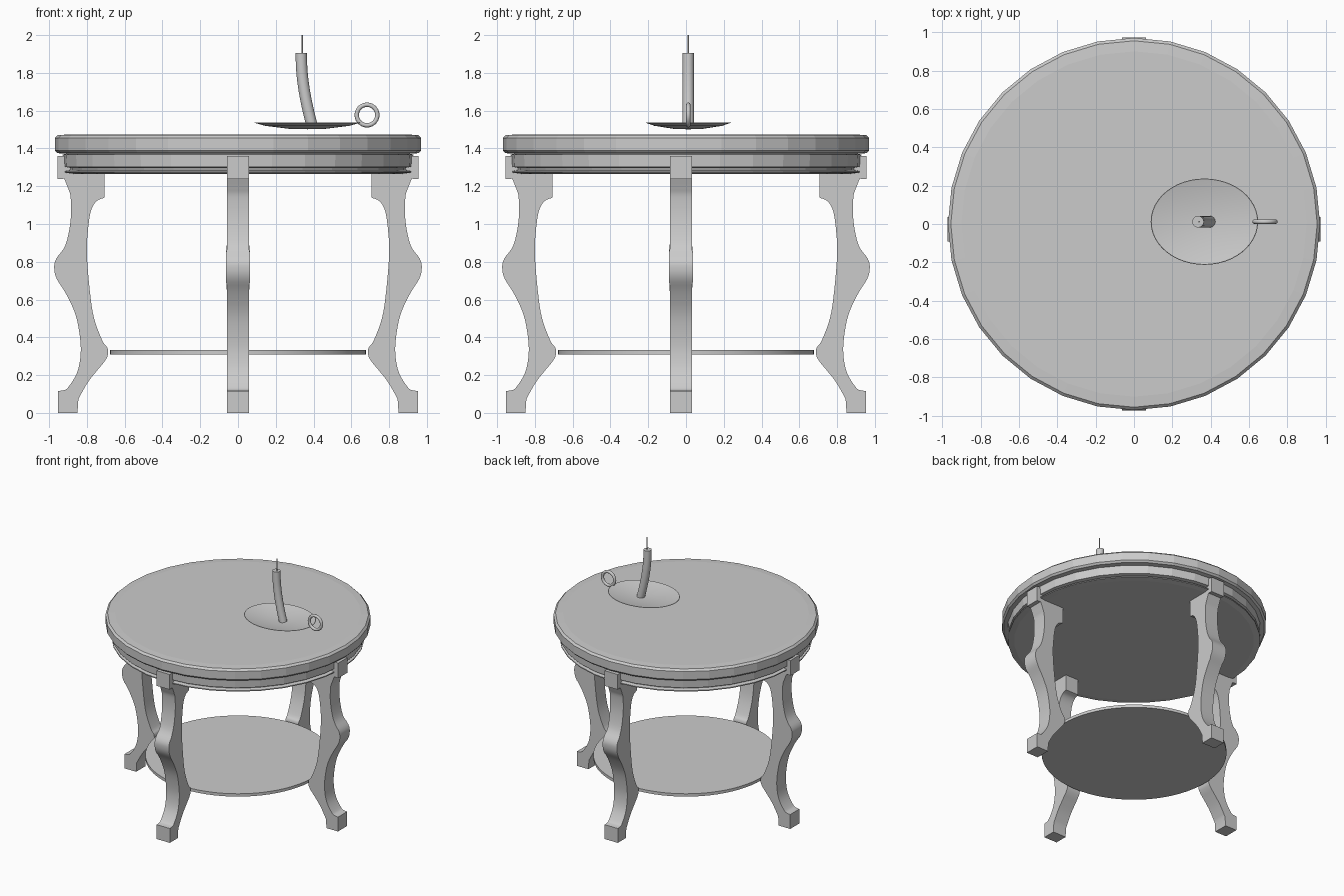
import bpy, bmesh, math
from mathutils import Vector, Matrix

if "Cube" in bpy.data.objects:
    bpy.data.objects.remove(bpy.data.objects["Cube"])

grey = bpy.data.materials.new("plain grey")
grey.diffuse_color = (0.6, 0.6, 0.6, 1)
grey.use_nodes = True
grey.node_tree.nodes["Principled BSDF"].inputs["Base Color"].default_value = grey.diffuse_color


def finish(name, bm, smooth=30):
    bmesh.ops.recalc_face_normals(bm, faces=bm.faces)
    me = bpy.data.meshes.new(name)
    bm.to_mesh(me)
    bm.free()
    ob = bpy.data.objects.new(name, me)
    bpy.context.collection.objects.link(ob)
    me.materials.append(grey)
    if smooth:
        bpy.ops.object.select_all(action='DESELECT')
        ob.select_set(True)
        bpy.context.view_layer.objects.active = ob
        bpy.ops.object.shade_smooth_by_angle(angle=math.radians(smooth))
    return ob


def rings_to_mesh(rings, cap=True, closed=False):
    bm = bmesh.new()
    rows = [[bm.verts.new(p) for p in r] for r in rings]
    n = len(rows[0])
    pairs = list(zip(rows, rows[1:])) + ([(rows[-1], rows[0])] if closed else [])
    for a, b in pairs:
        for i in range(n):
            j = (i + 1) % n
            bm.faces.new((a[i], a[j], b[j], b[i]))
    if cap and not closed:
        bm.faces.new(rows[0])
        bm.faces.new(rows[-1])
    return bm


def lathe(name, prof, n, sx=1, sy=1, at=(0, 0), smooth=30):
    rings = [[(at[0] + sx * r * math.cos(2 * math.pi * i / n),
               at[1] + sy * r * math.sin(2 * math.pi * i / n), z)
              for i in range(n)] for r, z in prof]
    return finish(name, rings_to_mesh(rings), smooth)


def spline(pts, steps=4):
    """Catmull-Rom curve through the points."""
    p = [Vector(q) for q in pts]
    p = [2 * p[0] - p[1]] + p + [2 * p[-1] - p[-2]]
    out = []
    for a, b, c, d in zip(p, p[1:], p[2:], p[3:]):
        for k in range(steps):
            t = k / steps
            out.append(0.5 * (2 * b + (c - a) * t + (2 * a - 5 * b + 4 * c - d) * t * t
                              + (3 * b - a - 3 * c + d) * t ** 3))
    return out + [p[-2]]


# Round top and the grooved apron below it
lathe("table_top", [(.93, 1.372), (.957, 1.376), (.97, 1.39), (.97, 1.455),
                    (.955, 1.47), (.90, 1.474)], 32, smooth=0)
lathe("apron", [(.88, 1.266), (.925, 1.272), (.925, 1.28), (.895, 1.286),
                (.895, 1.297), (.925, 1.303), (.928, 1.368), (.90, 1.374)], 32, smooth=0)

# Lower shelf
lathe("lower_shelf", [(.678, .31), (.678, .333)], 72)

# Scrolled legs: profile in (radius, height)
outer = [(.92, 1.24), (.90, 1.19), (.886, 1.14), (.886, 1.02), (.913, .89), (.963, .815),
         (.973, .767), (.96, .71), (.913, .635), (.86, .52), (.835, .386), (.835, .29),
         (.855, .206), (.902, .132), (.93, .118)]
inner = [(.845, .074), (.796, .16), (.743, .228), (.708, .27), (.689, .307), (.692, .345),
         (.717, .38), (.762, .50), (.785, .65), (.80, .836), (.796, .95), (.78, 1.065),
         (.75, 1.12), (.706, 1.14)]
profile = ([Vector((.955, 1.36)), Vector((.955, 1.238))] + spline(outer)
           + [Vector((.953, .116)), Vector((.953, 0)), Vector((.85, 0))]
           + spline(inner) + [Vector((.706, 1.36))])
for k, side in enumerate(("right", "back", "left", "front")):
    shift = Vector((0, -.027, 0)) if k % 2 == 0 else Vector()
    rot = Matrix.Rotation(k * math.pi / 2, 3, 'Z')
    rings = []
    for s in (-1, 1):
        ring = []
        for p in profile:
            # the knee is a little wider than the rest
            w = .0635 if .69 < p.y < .85 and p.x > .9 else .0585
            ring.append(rot @ Vector((p.x, s * w, p.y)) + shift)
        rings.append(ring)
    finish(side + "_leg", rings_to_mesh(rings))

# Oval candle dish
cx, cy = .367, .012
lathe("candle_dish", [(.02, 1.502), (.35, 1.504), (.8, 1.52), (1, 1.536),
                      (.99, 1.538), (.8, 1.528), (.35, 1.512), (.02, 1.51)],
      48, .28, .225, (cx, cy))

# Finger ring on the dish
rings = []
for i in range(32):
    a = 2 * math.pi * i / 32
    ring = []
    for j in range(12):
        b = 2 * math.pi * j / 12
        r = .0545 + .0115 * math.cos(b)
        ring.append((.683 + r * math.cos(a), cy + .0115 * math.sin(b), 1.577 + r * math.sin(a)))
    rings.append(ring)
finish("dish_handle", rings_to_mesh(rings, closed=True), 60)

# Bent candle
path = spline([(.395, 1.508), (.372, 1.60), (.352, 1.70), (.339, 1.80), (.334, 1.905)])
rings = []
for k, p in enumerate(path):
    t = (path[min(k + 1, len(path) - 1)] - path[max(k - 1, 0)]).normalized()
    if k == len(path) - 1:
        t = Vector((0, 1))
    rings.append([(p.x + .03 * math.cos(a) * t.y, cy + .03 * math.sin(a),
                   p.y - .03 * math.cos(a) * t.x)
                  for a in (2 * math.pi * i / 24 for i in range(24))])
finish("candle", rings_to_mesh(rings))

# Wick
lathe("wick", [(.004, 1.89), (.004, 2.0)], 8, at=(.34, cy), smooth=50)
